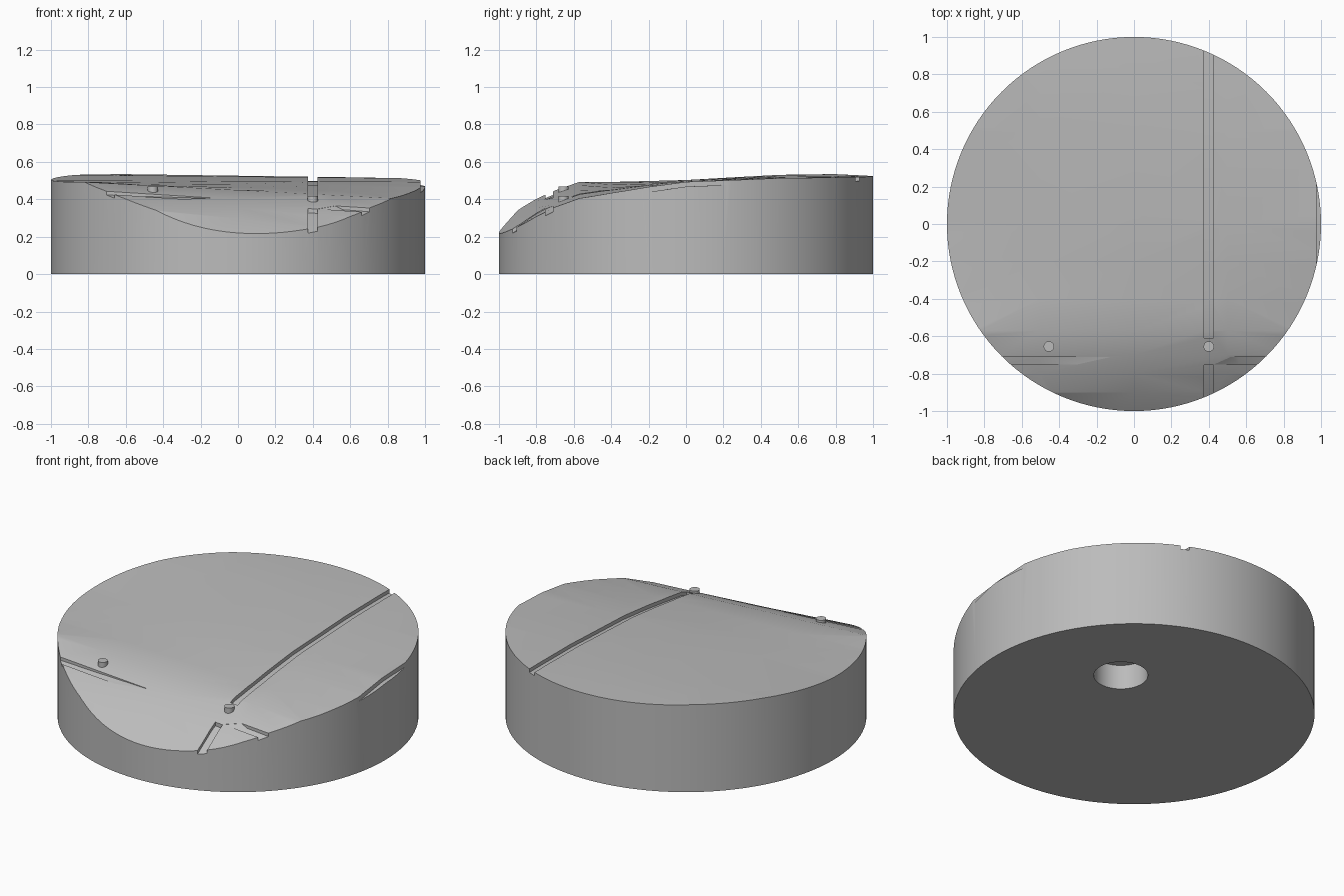
import bpy, bmesh, math
from mathutils import Vector

cube = bpy.data.objects.get("Cube")
if cube:
    bpy.data.objects.remove(cube, do_unlink=True)

gray = bpy.data.materials.new("neutral gray")
gray.use_nodes = True
gray.diffuse_color = (0.5, 0.5, 0.5, 1)
gray.node_tree.nodes["Principled BSDF"].inputs["Base Color"].default_value = (0.5, 0.5, 0.5, 1)

# Sloping top: y, height on the centre line, sideways slope
ROWS = [(-1, .22, -.07), (-.9, .297, -.1), (-.8, .355, -.078), (-.7, .403, -.062),
        (-.57, .449, -.053), (-.4, .463, -.032), (-.2, .482, -.016), (0, .498, -.005),
        (.5, .522, -.01), (.8, .526, -.014), (1, .523, -.01)]


def height(x, y):
    y = max(-1, min(1, y))
    for (y0, m0, s0), (y1, m1, s1) in zip(ROWS, ROWS[1:]):
        if y <= y1:
            t = (y - y0) / (y1 - y0)
            return m0 + t * (m1 - m0) + x * (s0 + t * (s1 - s0))


def add_object(name, bm):
    mesh = bpy.data.meshes.new(name)
    bmesh.ops.recalc_face_normals(bm, faces=bm.faces[:])
    bm.to_mesh(mesh)
    bm.free()
    mesh.materials.append(gray)
    obj = bpy.data.objects.new(name, mesh)
    bpy.context.collection.objects.link(obj)
    return obj


def cylinder(name, x, y, bottom, top, radius, segments):
    bm = bmesh.new()
    bmesh.ops.create_cone(bm, cap_ends=True, segments=segments, radius1=radius,
                          radius2=radius, depth=top - bottom)
    bmesh.ops.translate(bm, verts=bm.verts[:], vec=(x, y, (top + bottom) / 2))
    return add_object(name, bm)


def channel(name, sections):
    """Cutter whose floor follows the top; each section is two points and a depth."""
    bm = bmesh.new()
    rings = []
    for a, b, depth in sections:
        rings.append([bm.verts.new((*p, height(*p) + dz))
                      for p, dz in ((a, -depth), (b, -depth), (b, .1), (a, .1))])
    for r, s in zip(rings, rings[1:]):
        for i in range(4):
            j = (i + 1) % 4
            bm.faces.new((r[i], r[j], s[j], s[i]))
    bm.faces.new(rings[0])
    bm.faces.new(rings[-1])
    bmesh.ops.triangulate(bm, faces=bm.faces[:])
    return add_object(name, bm)


def long_channel(name, start, end):
    ys = [start] + [r[0] for r in ROWS if start < r[0] < end] + [end]
    return channel(name, [((.375, y), (.425, y), .022) for y in ys])


# Round body, its top cut into strips and shaped
bm = bmesh.new()
bmesh.ops.create_cone(bm, cap_ends=True, segments=128, radius1=1, radius2=1, depth=1)
bmesh.ops.translate(bm, verts=bm.verts[:], vec=(0, 0, .5))
planes = [((0, r[0], 0), (0, 1, 0)) for r in ROWS[1:-1]]
planes += [((x, 0, 0), (1, 0, 0)) for x in (-.5, 0, .5)]
for co, normal in planes:
    top = [f for f in bm.faces if f.normal.z > .9]
    geom = set(top) | {e for f in top for e in f.edges} | {v for f in top for v in f.verts}
    bmesh.ops.bisect_plane(bm, geom=list(geom), plane_co=co, plane_no=normal, dist=1e-5)
    bm.normal_update()
top = [f for f in bm.faces if f.normal.z > .9]
for v in bm.verts:
    if v.co.z > .5:
        v.co.z = height(v.co.x, v.co.y)
bmesh.ops.triangulate(bm, faces=top)
body = add_object("disc_body", bm)

# Channels, edge ledge and underside socket
cutters = [
    long_channel("back_channel_cutter", -.61, 1.1),
    long_channel("front_channel_cutter", -1.1, -.755),
    channel("right_slot_cutter", [((-.8, -.75), (-.8, -.71), .022),
                                  ((-.5, -.75), (-.5, -.71), .015),
                                  ((-.3, -.75), (-.12, -.71), .001)]),
    channel("left_slot_cutter", [((.43, -.75), (.52, -.71), .001),
                                 ((.56, -.75), (.56, -.71), .018),
                                 ((.8, -.75), (.8, -.71), .022)]),
    channel("ledge_cutter", [((.975, y), (1.1, y), .025) for y in (-.3, 0, .3)]),
    cylinder("socket_cutter", .33, .28, -.1, .15, .15, 48),
]
bpy.context.view_layer.objects.active = body
for cutter in cutters:
    cutter.hide_render = True
    mod = body.modifiers.new(cutter.name, 'BOOLEAN')
    mod.operation = 'DIFFERENCE'
    mod.solver = 'EXACT'
    mod.object = cutter
    bpy.ops.object.modifier_apply(modifier=mod.name)
for cutter in cutters:
    bpy.data.objects.remove(cutter, do_unlink=True)

# Two small locating pegs
parts = [body]
for name, x in (("right_peg", -.455), ("left_peg", .4)):
    z = height(x, -.655)
    parts.append(cylinder(name, x, -.655, z - .04, z + .022, .028, 32))

for obj in parts:
    bpy.ops.object.select_all(action='DESELECT')
    obj.select_set(True)
    bpy.context.view_layer.objects.active = obj
    bpy.ops.object.shade_smooth_by_angle(angle=math.radians(20))
